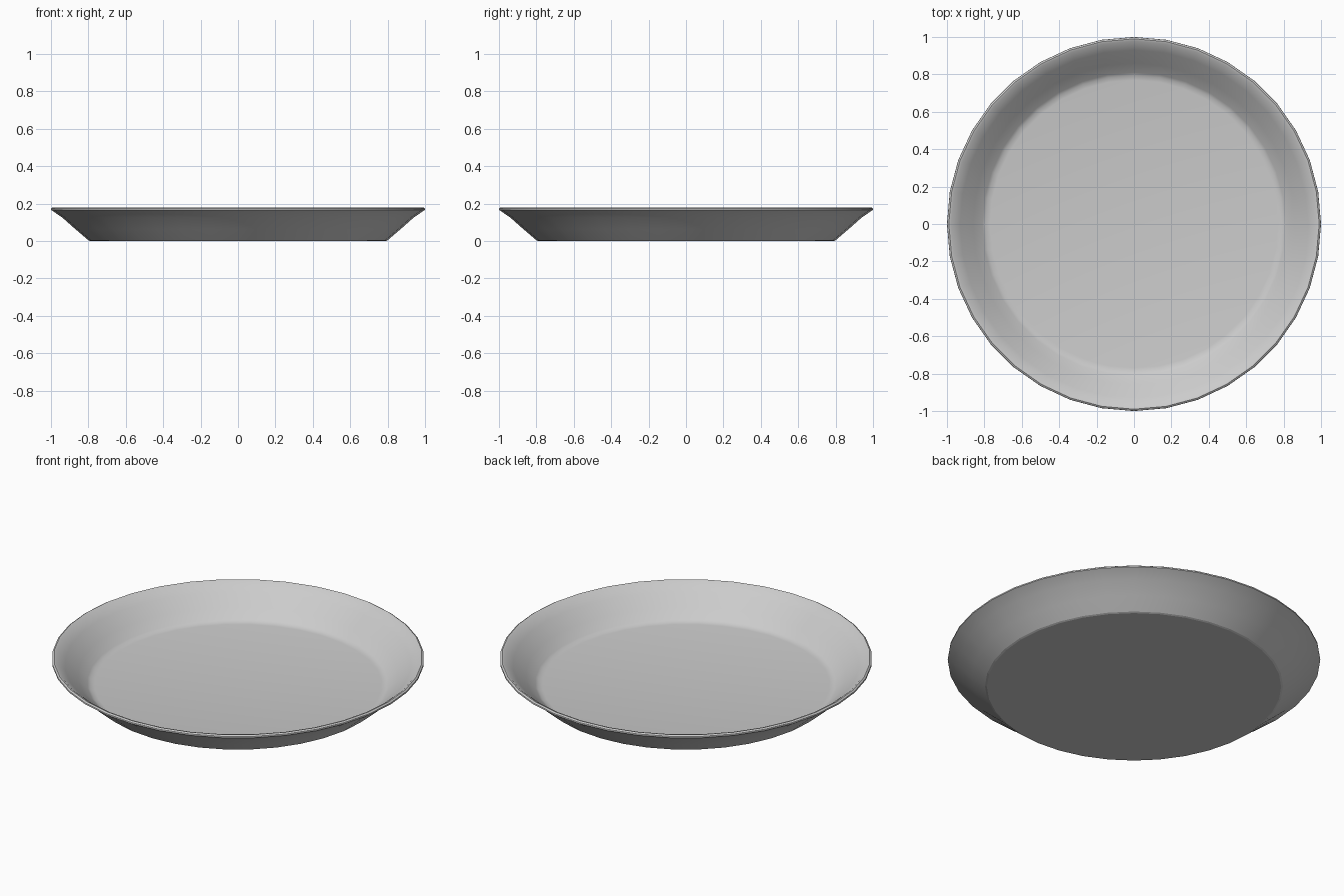
import bpy, bmesh, math

if "Cube" in bpy.data.objects:
    bpy.data.objects.remove(bpy.data.objects["Cube"])

SIDES = 36
# Half cross-section (radius, height): underside, flared wall, rim, inner wall, floor
PROFILE = [(0.79, 0.0), (0.80, 0.004), (0.87, 0.064), (0.94, 0.126), (0.99, 0.16),
           (1.0, 0.166), (0.999, 0.174), (0.99, 0.18), (0.978, 0.177),
           (0.93, 0.136), (0.86, 0.074), (0.81, 0.028), (0.795, 0.019), (0.77, 0.015)]

bm = bmesh.new()
rings = []
for r, z in PROFILE:
    rings.append([bm.verts.new((r * math.cos(2 * math.pi * i / SIDES),
                                r * math.sin(2 * math.pi * i / SIDES), z))
                  for i in range(SIDES)])

# Wall and rim
for a, b in zip(rings, rings[1:]):
    for i in range(SIDES):
        j = (i + 1) % SIDES
        bm.faces.new((a[i], a[j], b[j], b[i]))

# Flat underside and flat inner floor
bm.faces.new(rings[0][::-1])
bm.faces.new(rings[-1])
bmesh.ops.recalc_face_normals(bm, faces=bm.faces[:])

mesh = bpy.data.meshes.new("plate")
bm.to_mesh(mesh)
bm.free()
plate = bpy.data.objects.new("plate", mesh)
bpy.context.collection.objects.link(plate)
bpy.context.view_layer.objects.active = plate
plate.select_set(True)
bpy.ops.object.shade_smooth_by_angle(angle=math.radians(35))

# Keep the edge of the underside crisp
for e in mesh.edges:
    if all(mesh.vertices[v].co.z < 0.005 for v in e.vertices):
        e.use_edge_sharp = True
